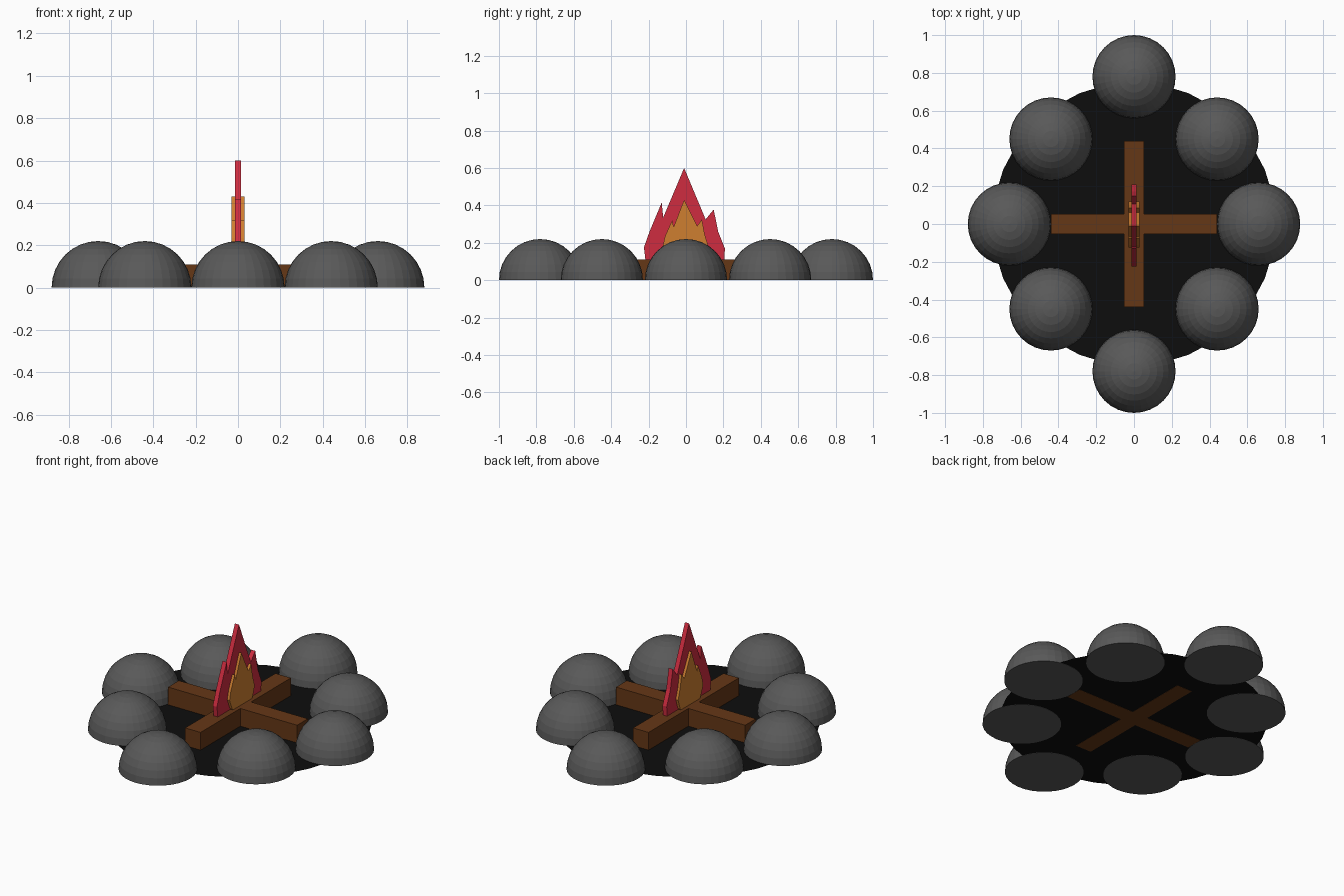
import bpy, bmesh
from mathutils import Matrix

if "Cube" in bpy.data.objects:
    bpy.data.objects.remove(bpy.data.objects["Cube"])


def material(name, rgb):
    m = bpy.data.materials.new(name)
    m.diffuse_color = (*rgb, 1)
    m.use_nodes = True
    m.node_tree.nodes["Principled BSDF"].inputs["Base Color"].default_value = m.diffuse_color
    return m


STONE = material("stone_grey", (0.1, 0.1, 0.1))
ASH = material("ash_black", (0.004, 0.004, 0.004))
WOOD = material("wood_brown", (0.13, 0.038, 0.008))
RED = material("flame_red", (0.62, 0.025, 0.05))
ORANGE = material("flame_orange", (0.62, 0.21, 0.03))


def add_object(name, bm, mat, location=(0, 0, 0)):
    bmesh.ops.recalc_face_normals(bm, faces=bm.faces[:])
    mesh = bpy.data.meshes.new(name)
    bm.to_mesh(mesh)
    bm.free()
    mesh.materials.append(mat)
    ob = bpy.data.objects.new(name, mesh)
    ob.location = location
    bpy.context.collection.objects.link(ob)
    return ob


def stone(name, x, y):
    # Half sphere with a closed flat underside
    bm = bmesh.new()
    bmesh.ops.create_uvsphere(bm, u_segments=32, v_segments=16, radius=0.22)
    low = [v for v in bm.verts if v.co.z < -0.001]
    bmesh.ops.delete(bm, geom=low, context='VERTS')
    bmesh.ops.holes_fill(bm, edges=[e for e in bm.edges if e.is_boundary], sides=0)
    add_object(name, bm, STONE, (x, y, 0))


def log(name, sx, sy):
    bm = bmesh.new()
    bmesh.ops.create_cube(bm, size=1, matrix=Matrix.Diagonal((sx, sy, 0.11, 1)))
    add_object(name, bm, WOOD, (0, 0, 0.055))


def flame(name, outline, half, mat):
    # Flat outline in the y-z plane, extruded along x
    bm = bmesh.new()
    face = bm.faces.new([bm.verts.new((-half, y, z)) for y, z in outline])
    new = bmesh.ops.extrude_face_region(bm, geom=[face], use_keep_orig=True)["geom"]
    bmesh.ops.translate(bm, vec=(2 * half, 0, 0),
                        verts=[g for g in new if isinstance(g, bmesh.types.BMVert)])
    add_object(name, bm, mat)


# Ring of stones
ring = [(0.66, 0), (-0.66, 0), (0, 0.78), (0, -0.78)]
ring += [(sx * 0.44, sy * 0.45) for sx in (1, -1) for sy in (1, -1)]
for i, (x, y) in enumerate(ring):
    stone(f"stone_{i + 1}", x, y)

# Ash bed
bm = bmesh.new()
bmesh.ops.create_circle(bm, cap_ends=True, segments=32, radius=0.75)
add_object("ash_bed", bm, ASH, (0, 0, 0.001))

# Crossed logs
log("log_across", 0.88, 0.105)
log("log_along", 0.105, 0.88)

# Flames
flame("outer_flame", [
    (-0.19, 0.06), (-0.217, 0.11), (-0.225, 0.175), (-0.195, 0.26), (-0.13, 0.415),
    (-0.122, 0.335), (-0.01, 0.6), (0.105, 0.325), (0.148, 0.378), (0.172, 0.26),
    (0.208, 0.17), (0.205, 0.11), (0.18, 0.06)], 0.014, RED)
flame("inner_flame", [
    (-0.06, 0.07), (-0.1, 0.12), (-0.125, 0.18), (-0.112, 0.235), (-0.074, 0.32),
    (-0.066, 0.285), (-0.01, 0.43), (0.06, 0.29), (0.085, 0.325), (0.1, 0.245),
    (0.12, 0.18), (0.1, 0.12), (0.06, 0.07)], 0.03, ORANGE)
